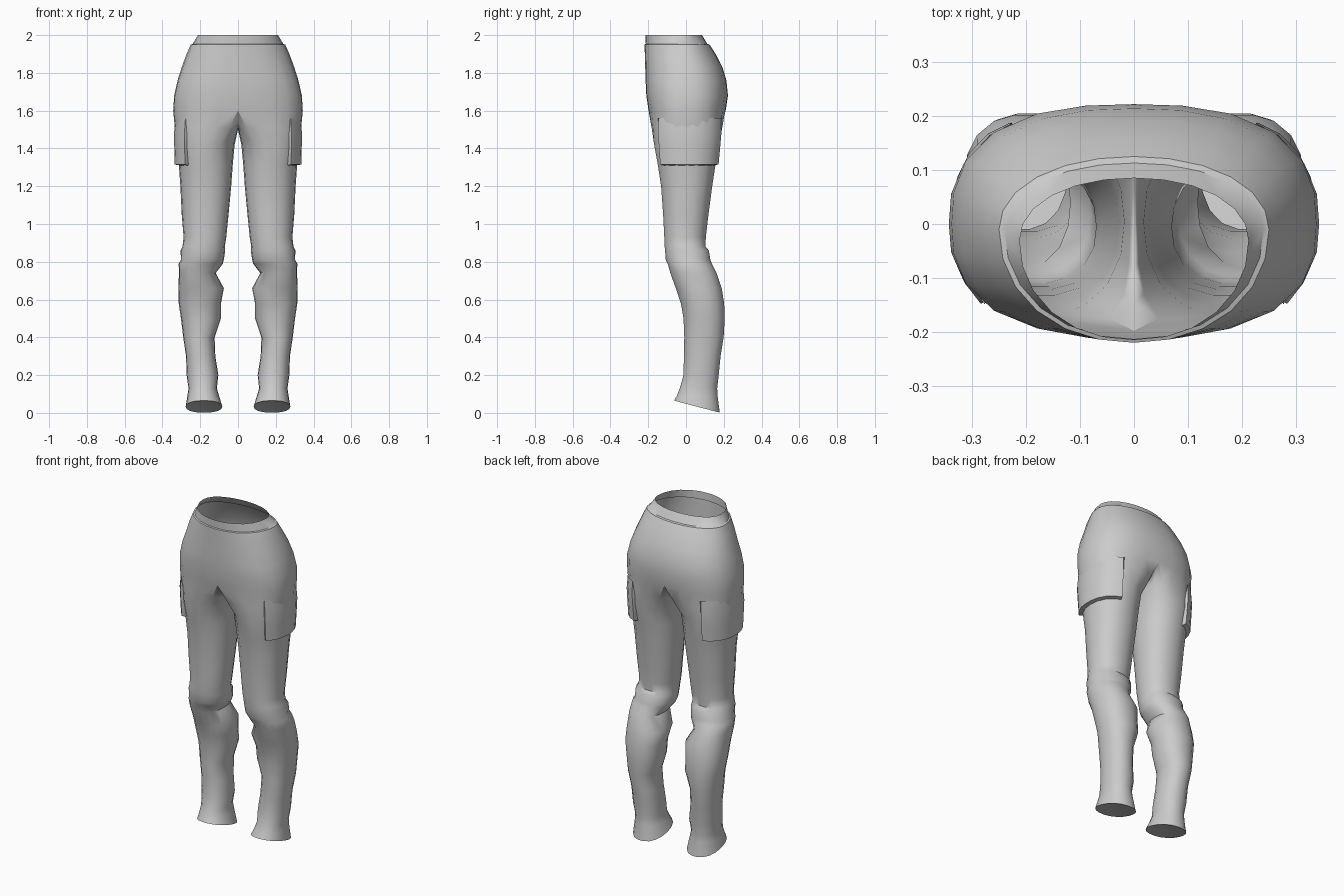
import bpy
import math

default_cube = bpy.data.objects.get("Cube")
if default_cube:
    bpy.data.objects.remove(default_cube, do_unlink=True)

# One plain cloth colour
cloth = bpy.data.materials.new("grey cloth")
cloth.use_nodes = True
colour = (0.6, 0.6, 0.6, 1.0)
cloth.diffuse_color = colour
cloth.node_tree.nodes["Principled BSDF"].inputs["Base Color"].default_value = colour

OUTER = 13   # points on half of a hip ring, front centre to back centre
INNER = 5    # extra points along the crotch seam, completing a leg ring
LEG = OUTER + INNER

# Hip rings: height, half width, front y, back y, y of widest point, squareness
HIPS = [
    (2.0, .212, -.215, .085, -.03, 2.1),
    (1.953, .24, -.213, .113, -.01, 2.1),
    (1.95, .25, -.22, .125, -.01, 2.1),
    (1.9, .272, -.218, .157, -.01, 2.2),
    (1.83, .298, -.216, .193, 0, 2.3),
    (1.76, .32, -.214, .214, 0, 2.5),
    (1.68, .338, -.21, .222, 0, 2.6),
    (1.6, .343, -.198, .21, 0, 2.6),
]

# Leg rings: height, inner x, outer x, front y, back y
LEGS = [
    (1.42, .018, .326, -.17, .178),
    (1.31, .028, .313, -.15, .157),
    (1.2, .036, .305, -.133, .14),
    (1.05, .05, .298, -.122, .12),
    (.93, .062, .288, -.116, .106),
    (.88, .07, .294, -.114, .104),
    (.86, .068, .304, -.112, .122),
    (.81, .075, .302, -.108, .13),
    (.79, .08, .314, -.098, .138),
    (.74, .118, .313, -.084, .163),
    (.66, .075, .315, -.055, .19),
    (.58, .09, .314, -.028, .203),
    (.5, .09, .302, -.014, .206),
    (.4, .124, .29, -.01, .2),
    (.3, .12, .275, -.012, .184),
    (.2, .104, .272, -.014, .174),
    (.13, .112, .262, -.034, .166),
    (.09, .1, .268, -.05, .168),
]
HEM = (.033, .083, .277, -.064, .18)


def rounded(angle, power):
    """Point on a unit superellipse."""
    c, s = math.cos(angle), math.sin(angle)
    size = (abs(c) ** power + abs(s) ** power) ** (-1 / power)
    return c * size, s * size


def hip_ring(z, width, front, back, mid, power):
    ring = []
    for i in range(OUTER):
        c, s = rounded(math.pi * (i / (OUTER - 1) - .5), power)
        y = mid + s * (back - mid if s > 0 else mid - front)
        ring.append((0 if i in (0, OUTER - 1) else c * width, y, z))
    return ring


def leg_point(row, angle, tilt=0, swell=0):
    z, inner, outer, front, back = row
    c, s = rounded(angle, 2.25)
    return ((inner + outer) / 2 + c * ((outer - inner) / 2 + swell),
            (front + back) / 2 + s * ((back - front) / 2 + swell),
            z - tilt * s)


def leg_ring(row, tilt=0):
    step = math.tau / LEG
    return [leg_point(row, (i - (OUTER - 1) / 2) * step, tilt) for i in range(LEG)]


def section(z):
    """Leg section at any height between the listed ones."""
    for a, b in zip(LEGS, LEGS[1:]):
        if z >= b[0]:
            break
    t = (a[0] - z) / (a[0] - b[0])
    return [p + (q - p) * t for p, q in zip(a, b)]


def make_part(name, verts, faces, angle):
    mesh = bpy.data.meshes.new(name)
    mesh.from_pydata(verts, [], faces)
    mesh.materials.append(cloth)
    part = bpy.data.objects.new(name, mesh)
    bpy.context.collection.objects.link(part)
    bpy.ops.object.select_all(action='DESELECT')
    part.select_set(True)
    bpy.context.view_layer.objects.active = part
    bpy.ops.object.shade_smooth_by_angle(angle=math.radians(angle))
    mirror = part.modifiers.new("Mirror", 'MIRROR')
    mirror.merge_threshold = .001
    return part


# Trousers: one half, mirrored
verts, faces = [], []


def add_ring(points):
    start = len(verts)
    verts.extend(points)
    return list(range(start, len(verts)))


def bridge(upper, lower, closed):
    count = len(upper)
    for i in range(count if closed else count - 1):
        j = (i + 1) % count
        faces.append((upper[i], lower[i], lower[j], upper[j]))


rings = [add_ring(hip_ring(*row)) for row in HIPS]
for upper, lower in zip(rings, rings[1:]):
    bridge(upper, lower, False)

# Crotch seam runs from back to front along the middle
seam = []
for i in range(INNER):
    t = math.pi * (i + 1) / (INNER + 1)
    seam.append((0, .17 * math.cos(t), 1.6 - .1 * math.sin(t) ** .8))
split = rings[-1] + add_ring(seam)

# Upper thigh eases from the split ring into the leg
thigh = leg_ring(LEGS[0])
ease = [tuple(p + (q - p) * .5 for p, q in zip(verts[a], b))
        for a, b in zip(split, thigh)]
ease = [(x, y, z) if i < OUTER else (x * .75, y, z + .01)
        for i, (x, y, z) in enumerate(ease)]
loops = [split, add_ring(ease)]
loops += [add_ring(leg_ring(row)) for row in LEGS]
loops[-1:] = [loops[-1], add_ring(leg_ring(HEM, .032))]
for upper, lower in zip(loops, loops[1:]):
    bridge(upper, lower, True)

# Shallow closing face inside each hem
hem = loops[-1]
centre = add_ring([(.18, .06, .05)])[0]
for i in range(LEG):
    faces.append((hem[(i + 1) % LEG], hem[i], centre))
make_part("trousers", verts, faces, 40)

# Cargo pockets: side panels that stand off the leg toward their lower edge
verts, faces = [], []
angles = [math.radians(a) for a in range(-50, 71, 15)]
panel = []
for z, swell in ((1.56, -.012), (1.48, .006), (1.4, .014), (1.315, .022), (1.31, -.006)):
    row = section(z)
    last = len(angles) - 1
    points = [leg_point(row, a, 0, swell) for a in angles]
    # side edges fold back into the leg
    points = ([leg_point(row, angles[0] - .02, 0, -.01)] + points
              + [leg_point(row, angles[last] + .02, 0, -.01)])
    panel.append(add_ring(points))
for upper, lower in zip(panel, panel[1:]):
    bridge(upper, lower, False)
make_part("cargo_pocket", verts, faces, 40)
